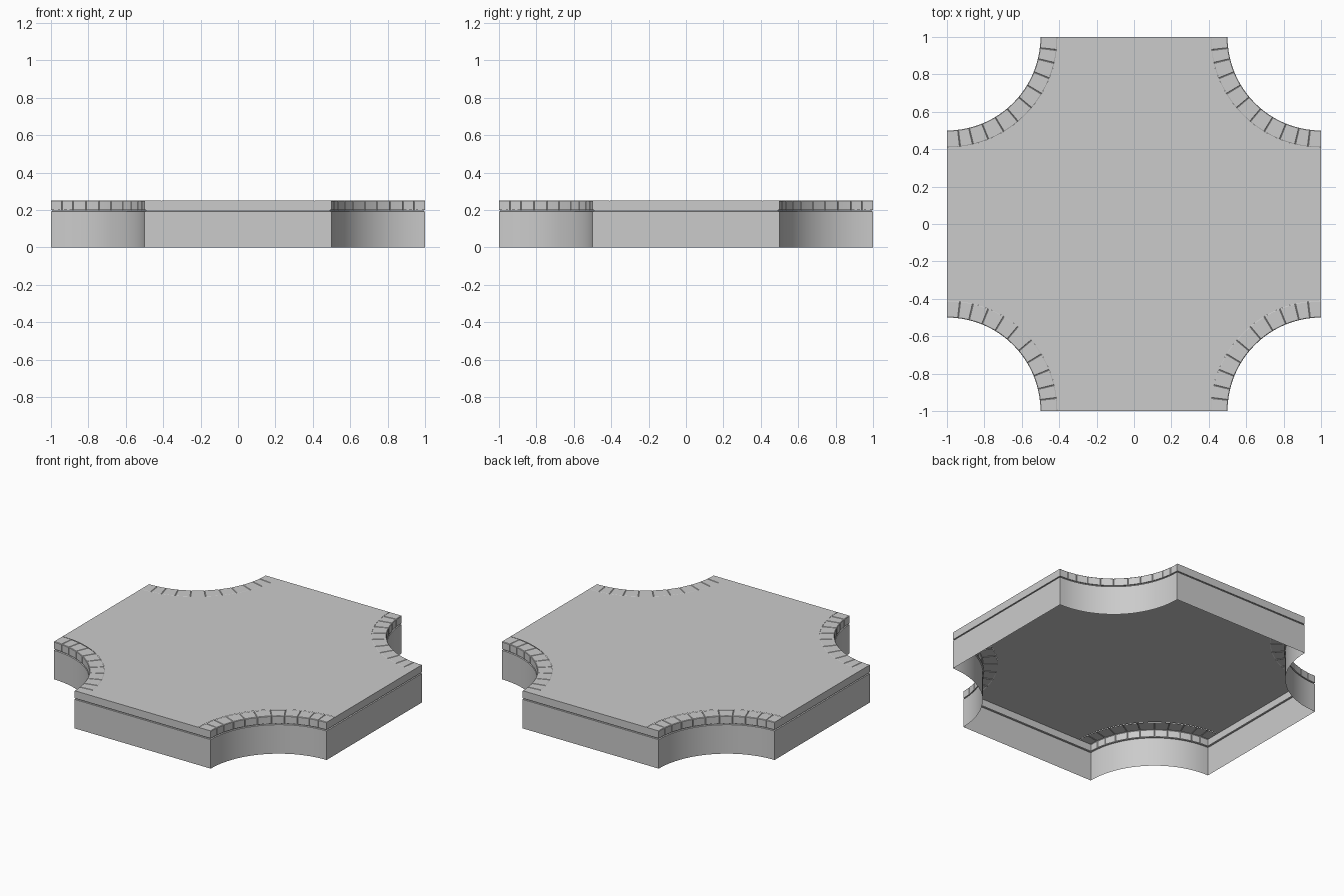
import bpy, bmesh
from math import sin, cos, asin, radians, pi

if "Cube" in bpy.data.objects:
    bpy.data.objects.remove(bpy.data.objects["Cube"])

QUADRANTS = [(1, 1), (-1, 1), (-1, -1), (1, -1)]


def finish(bm, name):
    bmesh.ops.remove_doubles(bm, verts=bm.verts, dist=1e-5)
    bmesh.ops.recalc_face_normals(bm, faces=bm.faces)
    mesh = bpy.data.meshes.new(name)
    bm.to_mesh(mesh)
    bm.free()
    ob = bpy.data.objects.new(name, mesh)
    bpy.context.collection.objects.link(ob)
    bpy.ops.object.select_all(action='DESELECT')
    ob.select_set(True)
    bpy.context.view_layer.objects.active = ob
    bpy.ops.object.shade_smooth_by_angle(angle=radians(25))
    return ob


def outline(r, d, n=22):
    """Square of half width 1-d with concave corners of radius r, anticlockwise."""
    pts = []
    a0 = asin(d / r)
    for i, (sx, sy) in enumerate(QUADRANTS):
        arc = [a0 + (pi / 2 - 2 * a0) * k / n for k in range(n + 1)]
        if i % 2 == 0:
            arc.reverse()
        pts += [(sx * (1 - r * cos(a)), sy * (1 - r * sin(a))) for a in arc]
    return pts


def loft(bm, levels):
    rings = [[bm.verts.new((x, y, z)) for x, y in outline(r, d)] for r, d, z in levels]
    for lo, hi in zip(rings, rings[1:]):
        for i in range(len(lo)):
            j = (i + 1) % len(lo)
            bm.faces.new((lo[i], lo[j], hi[j], hi[i]))
    return rings


# Hollow base wall, with a shallow groove under the top layer
bm = bmesh.new()
loft(bm, [(0.5, 0, 0), (0.5, 0, 0.192), (0.508, 0.008, 0.194), (0.508, 0.008, 0.2), (0.5, 0, 0.2)])
finish(bm, "base_wall")

# Deck slab: flat top plus straight edges between the kerbs
bm = bmesh.new()
top = [bm.verts.new((x, y, 0.25)) for x, y in outline(0.59, 0)]
bm.faces.new(top)
for i, v in enumerate(top):
    w = top[(i + 1) % len(top)]
    if (v.co - w.co).length > 0.5:
        lo = [bm.verts.new((p.co.x, p.co.y, 0.2)) for p in (v, w)]
        bm.faces.new((v, lo[0], lo[1], w))
finish(bm, "deck")

# Kerb stones around each corner, separated by fine grooves
JOINTS = [6.8, 13.6, 22, 31, 40, 50, 59, 68, 76.4, 83.2]
PROFILE = [(0.5, 0.2), (0.5, 0.247), (0.503, 0.25), (0.587, 0.25), (0.59, 0.248)]
GROOVE = [(0.503, 0.2), (0.503, 0.245), (0.505, 0.247), (0.587, 0.247), (0.59, 0.247)]
bm = bmesh.new()
for sx, sy in QUADRANTS:
    def row(deg, prof):
        a = radians(deg)
        return [bm.verts.new((sx * (1 - r * cos(a)), sy * (1 - r * sin(a)), z)) for r, z in prof]

    rows = []
    stops = [0] + JOINTS + [90]
    for a, b in zip(stops, stops[1:]):
        start = a + 0.3 if a else 0
        end = b - 0.3 if b < 90 else 90
        rows += [row(start, PROFILE), row((a + b) / 2, PROFILE), row(end, PROFILE)]
        if b < 90:
            rows.append(row(b, GROOVE))
    for p, q in zip(rows, rows[1:]):
        for i in range(len(p) - 1):
            bm.faces.new((p[i], p[i + 1], q[i + 1], q[i]))
    for deg in (0, 90):
        bm.faces.new(row(deg, PROFILE + [(0.59, 0.2)]))
finish(bm, "kerb_stones")
